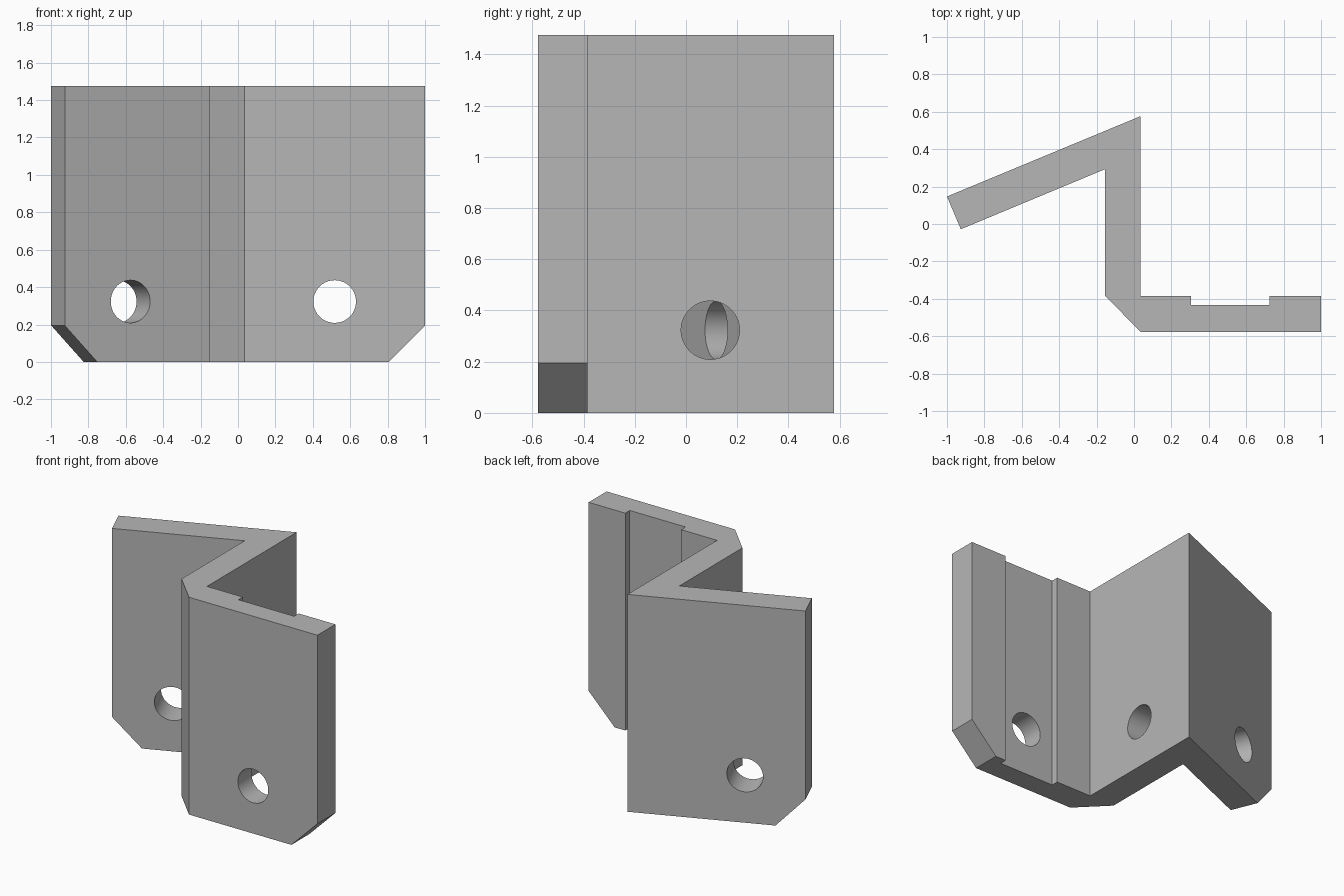
import bpy, bmesh, math
from mathutils import Vector, Matrix

default = bpy.data.objects.get("Cube")
if default:
    bpy.data.objects.remove(default, do_unlink=True)

HEIGHT = 1.475
HOLE_R = 0.114
HOLE_Z = 0.323

grey = bpy.data.materials.new("plain grey")
grey.use_nodes = True
grey.diffuse_color = (0.47, 0.47, 0.47, 1)
grey.node_tree.nodes["Principled BSDF"].inputs["Base Color"].default_value = grey.diffuse_color


def prism(name, points, sweep):
    """Solid made by sweeping a flat polygon along a vector."""
    bm = bmesh.new()
    face = bm.faces.new([bm.verts.new(p) for p in points])
    ext = bmesh.ops.extrude_face_region(bm, geom=[face])
    verts = [v for v in ext["geom"] if isinstance(v, bmesh.types.BMVert)]
    bmesh.ops.translate(bm, verts=verts, vec=sweep)
    bmesh.ops.recalc_face_normals(bm, faces=bm.faces)
    return finish(name, bm)


def rod(name, centre, axis):
    """Round cutter centred on a plate, pointing along its normal."""
    bm = bmesh.new()
    turn = Vector(axis).to_track_quat("Z", "Y").to_matrix().to_4x4()
    bmesh.ops.create_cone(bm, cap_ends=True, segments=64, radius1=HOLE_R,
                          radius2=HOLE_R, depth=0.4,
                          matrix=Matrix.Translation(centre) @ turn)
    return finish(name, bm)


def finish(name, bm):
    mesh = bpy.data.meshes.new(name)
    bm.to_mesh(mesh)
    bm.free()
    mesh.materials.append(grey)
    obj = bpy.data.objects.new(name, mesh)
    bpy.context.collection.objects.link(obj)
    return obj


def corner_wedge(name, corner, inward, normal, run, rise):
    """Triangular cutter that bevels a lower outer corner of a plate."""
    corner, inward, normal = Vector(corner), Vector(inward), Vector(normal)
    over = 0.1
    base = corner - normal * over
    up = Vector((0, 0, 1))
    slope = inward * run - up * rise
    outline = [base + up * rise - slope * 0.5,
               base + up * rise + slope * 1.5,
               base - inward * run - up * rise]
    return prism(name, outline, normal * 0.4)


# Bent plate outline, with the shallow groove in the back of the left flange
outline = [(-1, 0.147), (-0.926, -0.028), (-0.155, 0.293), (-0.155, -0.384),
           (0.036, -0.577), (1, -0.577), (1, -0.384), (0.725, -0.384),
           (0.725, -0.432), (0.305, -0.432), (0.305, -0.384),
           (0.036, -0.384), (0.036, 0.577)]
bracket = prism("bent_bracket", [(x, y, 0) for x, y in outline], (0, 0, HEIGHT))

# Direction along the slanted flange, and its normal towards the back
angle = math.atan2(0.43, 1.036)
along = Vector((math.cos(angle), math.sin(angle), 0))
back = Vector((-along.y, along.x, 0))

cutters = [
    rod("left_flange_hole", (0.517, -0.48, HOLE_Z), (0, 1, 0)),
    rod("web_hole", (-0.06, 0.095, HOLE_Z), (1, 0, 0)),
    rod("right_flange_hole", Vector((-0.575, 0.118, HOLE_Z)) + back * 0.095, back),
    corner_wedge("left_corner_cut", (1, -0.577, 0), (-1, 0, 0), (0, 1, 0), 0.195, 0.195),
    corner_wedge("right_corner_cut", (-0.926, -0.028, 0), along, back, 0.188, 0.195),
]

# Cut the holes and corners, then discard the cutters
bpy.context.view_layer.objects.active = bracket
for cutter in cutters:
    cutter.hide_render = True
    mod = bracket.modifiers.new(cutter.name, "BOOLEAN")
    mod.operation = "DIFFERENCE"
    mod.solver = "EXACT"
    mod.object = cutter
    bpy.ops.object.modifier_apply(modifier=mod.name)
    bpy.data.objects.remove(cutter, do_unlink=True)

# Smooth hole walls, crisp plate edges
bpy.ops.object.select_all(action="DESELECT")
bracket.select_set(True)
bpy.ops.object.shade_smooth_by_angle(angle=math.radians(20))
